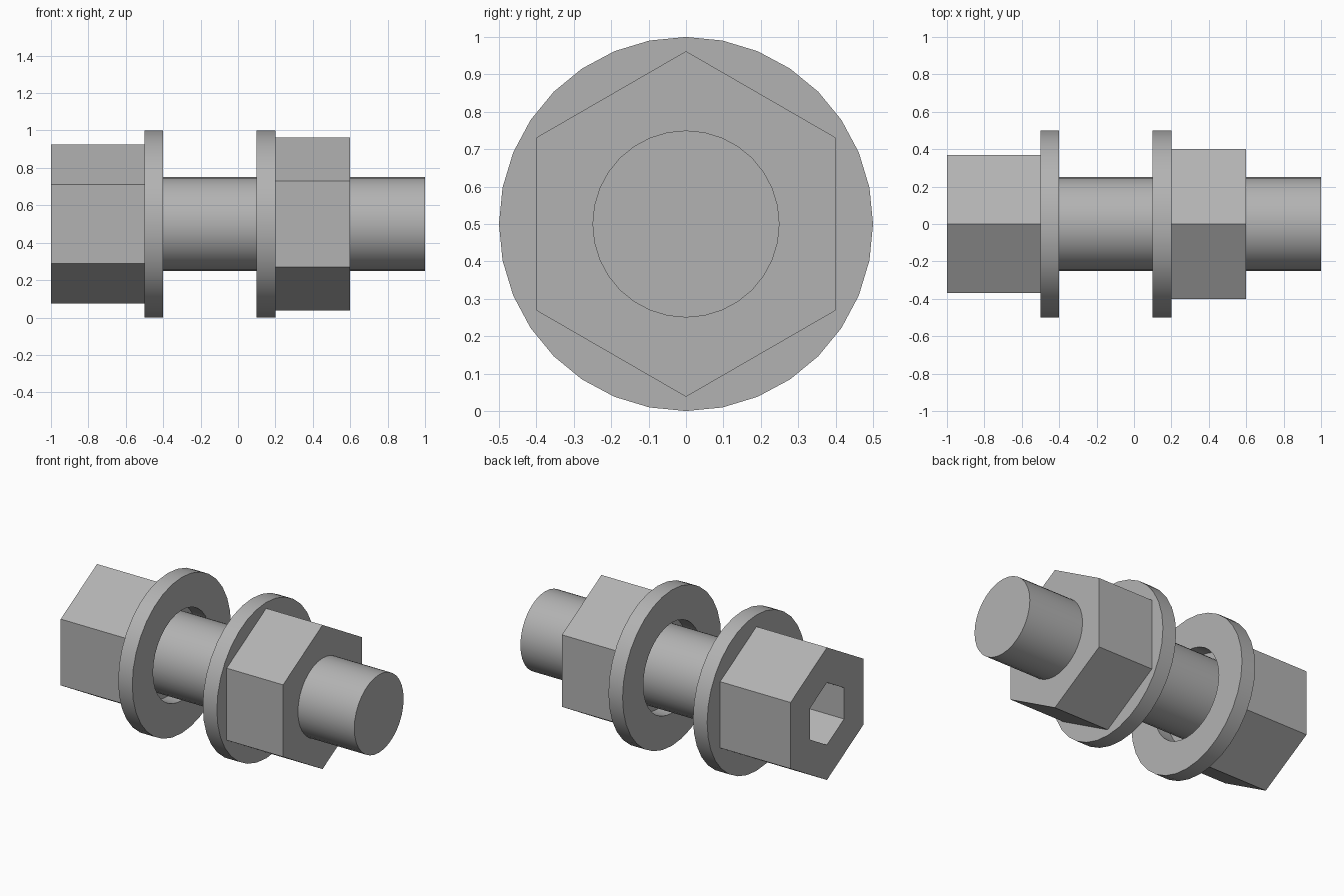
import bpy, bmesh, math
from mathutils import Matrix

cube = bpy.data.objects.get("Cube")
if cube:
    bpy.data.objects.remove(cube)

steel = bpy.data.materials.new("grey_steel")
steel.use_nodes = True
GREY = (0.45, 0.45, 0.45, 1)
steel.diffuse_color = GREY
steel.node_tree.nodes["Principled BSDF"].inputs["Base Color"].default_value = GREY


def lathe(name, profile, sides, smooth=False, closed=False):
    """Sweep an (x, radius) profile around the bolt axis; a corner points up."""
    bm = bmesh.new()
    rings = []
    for x, r in profile:
        angles = [2 * math.pi * i / sides for i in range(sides)]
        rings.append([bm.verts.new((x, r * math.sin(a), 0.5 + r * math.cos(a)))
                      for a in angles])
    pairs = list(zip(rings, rings[1:]))
    if closed:
        pairs.append((rings[-1], rings[0]))
    else:
        bm.faces.new(rings[0])
        bm.faces.new(rings[-1])
    for a, b in pairs:
        for i in range(sides):
            j = (i + 1) % sides
            bm.faces.new((a[i], a[j], b[j], b[i]))
    bmesh.ops.recalc_face_normals(bm, faces=bm.faces)
    mesh = bpy.data.meshes.new(name)
    bm.to_mesh(mesh)
    bm.free()
    mesh.materials.append(steel)
    obj = bpy.data.objects.new(name, mesh)
    bpy.context.collection.objects.link(obj)
    if smooth:
        bpy.ops.object.select_all(action='DESELECT')
        obj.select_set(True)
        bpy.context.view_layer.objects.active = obj
        bpy.ops.object.shade_smooth_by_angle(angle=math.radians(30))
    return obj


# Hex head with a hex socket sunk into its outer end
lathe("bolt_head", [(-0.5, 0.425), (-1, 0.425), (-1, 0.2), (-0.7, 0.2)], 6)

# Plain round shank
lathe("shank", [(-0.5, 0.25), (1, 0.25)], 32, smooth=True)

# Two flat washers with clearance around the shank
for name, x in (("head_washer", -0.5), ("nut_washer", 0.1)):
    lathe(name, [(x, 0.29), (x, 0.5), (x + 0.1, 0.5), (x + 0.1, 0.29)],
          32, smooth=True, closed=True)

# Hex nut
lathe("nut", [(0.2, 0.25), (0.2, 0.462), (0.6, 0.462), (0.6, 0.25)][1:3], 6)
